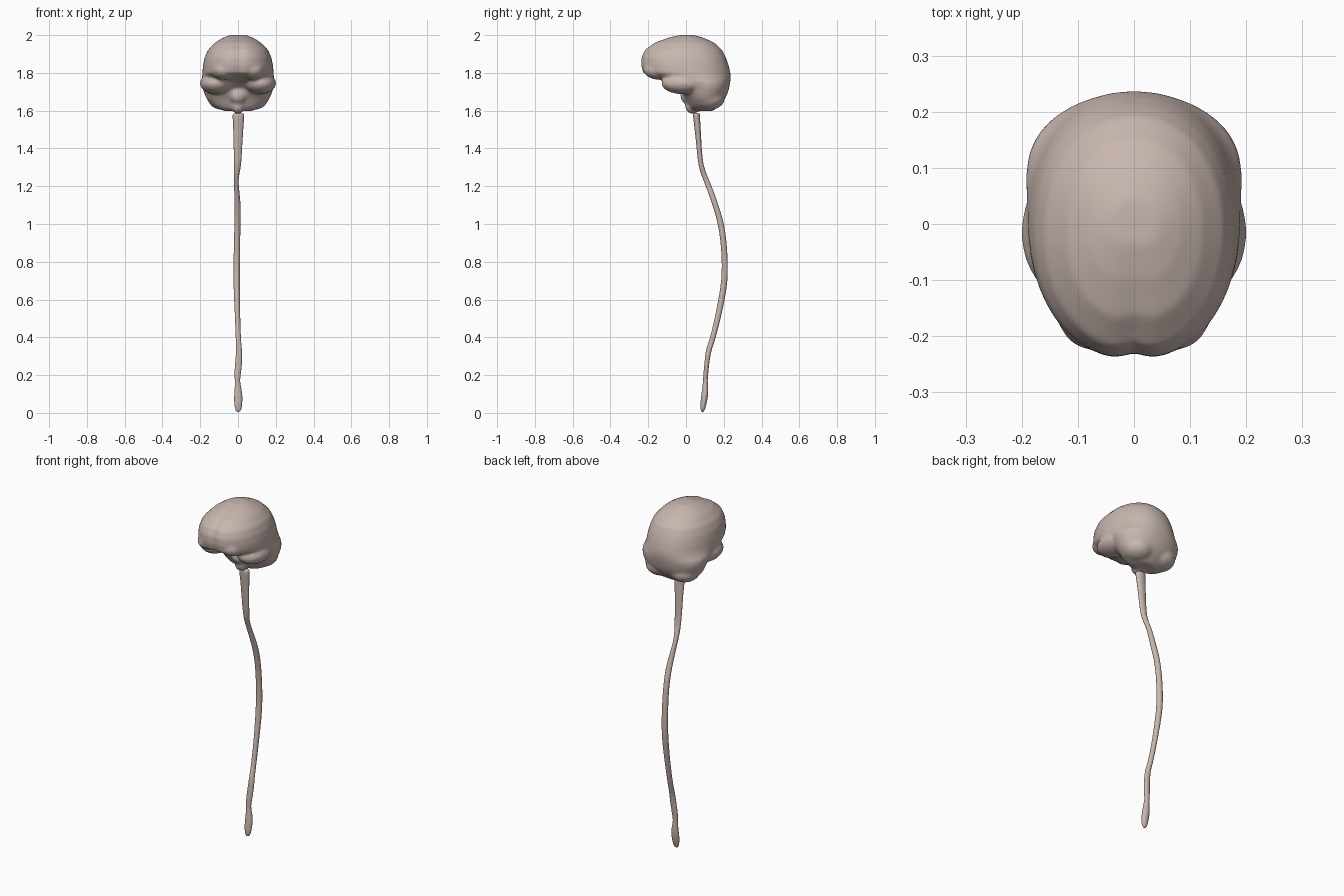
import bpy, bmesh, math

mat = bpy.data.materials.new("tissue")
mat.diffuse_color = (0.58, 0.47, 0.43, 1)


def loft(bm, rings, n, power=2.0, groove=0.0):
    """Stack horizontal rings (z, x centre, y front, y back, half width) and cap the ends."""
    loops = []
    for z, cx, yf, yb, w in rings:
        loop = []
        for i in range(n):
            a = 2 * math.pi * i / n
            c, s = math.cos(a), math.sin(a)
            x = w * math.copysign(abs(c) ** (2 / power), c)
            y = (yf + yb) / 2 + (yb - yf) / 2 * math.copysign(abs(s) ** (2 / power), s)
            if s < 0:
                y += groove * math.exp(-(x / 0.022) ** 2)
            loop.append(bm.verts.new((cx + x, y, z)))
        loops.append(loop)
    for lo, hi in zip(loops, loops[1:]):
        for i in range(n):
            j = (i + 1) % n
            bm.faces.new((lo[i], lo[j], hi[j], hi[i]))
    bm.faces.new(loops[0][::-1])
    bm.faces.new(loops[-1])


def ellipsoid(bm, centre, radii):
    vs = bmesh.ops.create_uvsphere(bm, u_segments=32, v_segments=20, radius=1)["verts"]
    for v in vs:
        v.co = [c + r * k for c, r, k in zip(centre, radii, v.co)]


def finish(bm, name):
    bmesh.ops.recalc_face_normals(bm, faces=bm.faces)
    me = bpy.data.meshes.new(name)
    bm.to_mesh(me)
    bm.free()
    me.materials.append(mat)
    me.shade_smooth()
    ob = bpy.data.objects.new(name, me)
    bpy.context.collection.objects.link(ob)
    return ob


# Brain: cerebrum and cerebellum mass
bm = bmesh.new()
loft(bm, [(1.598, 0, .05, .14, .07), (1.61, 0, .025, .158, .105),
          (1.63, 0, .015, .18, .138), (1.66, 0, .0, .205, .165),
          (1.69, 0, -.02, .22, .178), (1.72, 0, -.03, .228, .188),
          (1.75, 0, -.07, .234, .193), (1.775, 0, -.17, .237, .19),
          (1.80, 0, -.232, .235, .189), (1.84, 0, -.242, .226, .185),
          (1.88, 0, -.241, .212, .177), (1.92, 0, -.224, .192, .160),
          (1.96, 0, -.172, .150, .122), (1.985, 0, -.105, .095, .082),
          (2.0, 0, -.045, .045, .045)], 72, 2.15, .012)
for side in (-1, 1):
    # temporal lobes
    ellipsoid(bm, (side * .118, -.015, 1.745), (.083, .115, .058))
    # frontal pole undersides
    ellipsoid(bm, (side * .075, -.135, 1.815), (.068, .09, .052))
    # cerebellar lobes
    ellipsoid(bm, (side * .075, .12, 1.665), (.085, .085, .062))
# brain stem and pons
ellipsoid(bm, (0, .035, 1.625), (.036, .04, .042))
ellipsoid(bm, (0, .01, 1.68), (.045, .04, .045))
brain = finish(bm, "brain")
m = brain.modifiers.new("merge", 'REMESH')
m.mode = 'VOXEL'
m.voxel_size = .008
m.use_smooth_shade = True
m = brain.modifiers.new("soften", 'SMOOTH')
m.factor = .5
m.iterations = 8

# Spinal cord: z, x centre, y centre, half width, half depth
path = [(.004, 0, .087, .008, .006), (.02, .002, .089, .018, .013),
        (.06, .001, .094, .023, .018), (.11, .002, .102, .022, .019),
        (.165, -.003, .102, .012, .012), (.2, -.003, .104, .018, .013),
        (.28, .005, .112, .019, .013), (.34, .006, .121, .015, .016),
        (.38, .002, .138, .014, .015), (.5, -.002, .168, .014, .016),
        (.6, -.005, .188, .016, .017), (.7, -.007, .205, .018, .017),
        (.8, -.006, .206, .018, .016), (.9, -.005, .200, .017, .016),
        (1.0, -.003, .186, .016, .017), (1.08, -.001, .163, .018, .016),
        (1.17, -.006, .132, .014, .016), (1.24, -.011, .104, .011, .016),
        (1.3, -.002, .08, .019, .014), (1.38, -.001, .071, .022, .013),
        (1.48, .001, .064, .026, .016), (1.55, .002, .057, .030, .018),
        (1.578, .002, .056, .033, .020), (1.588, .002, .056, .026, .015)]
bm = bmesh.new()
loft(bm, [(z, x, y - d, y + d, w) for z, x, y, w, d in path], 14)
cord = finish(bm, "spinal_cord")
m = cord.modifiers.new("round", 'SUBSURF')
m.levels = m.render_levels = 2
